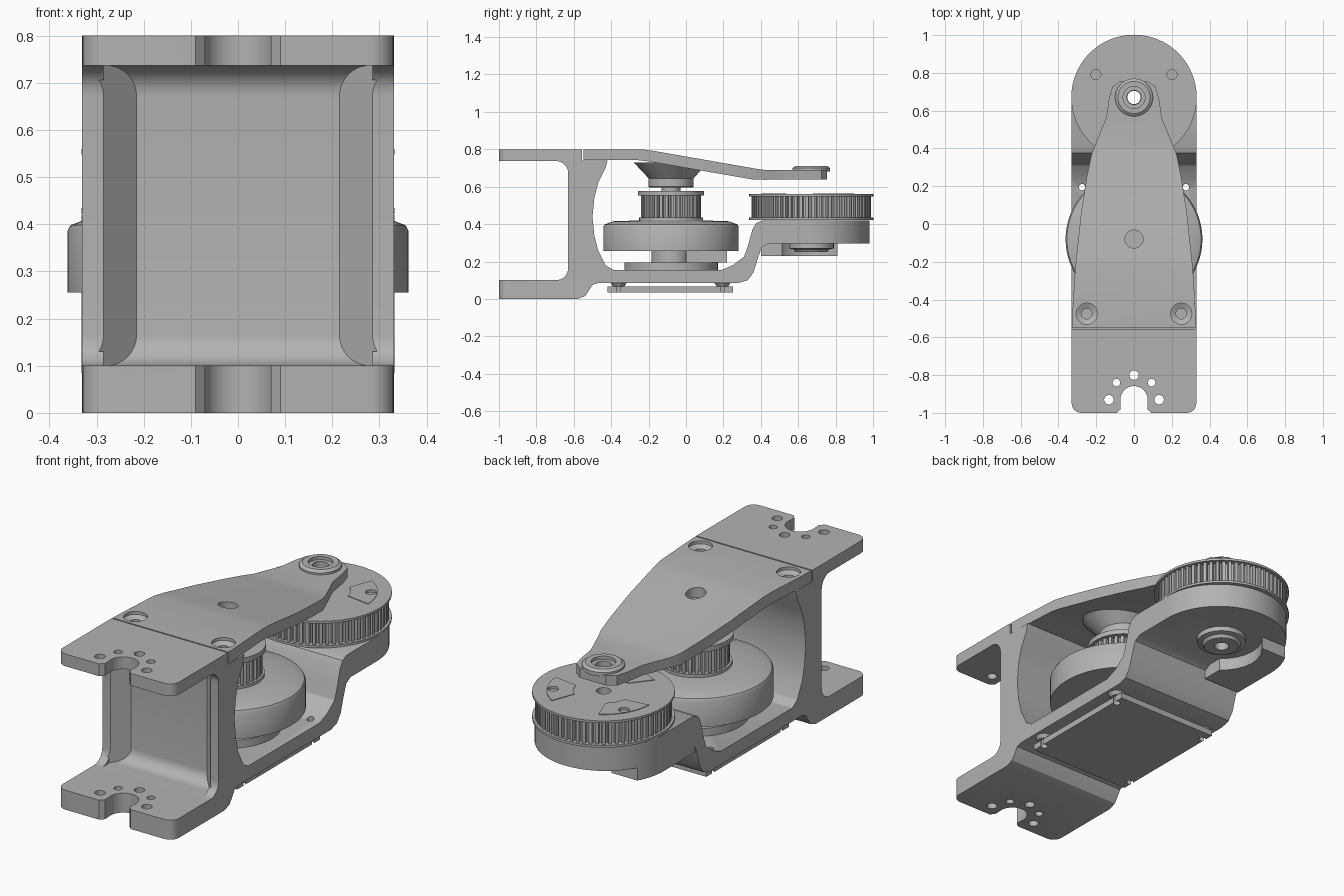
import bpy, bmesh
from math import sin, cos, pi, radians

if "Cube" in bpy.data.objects:
    bpy.data.objects.remove(bpy.data.objects["Cube"])

grey = bpy.data.materials.new("plain_grey")
grey.use_nodes = True
grey.diffuse_color = (0.45, 0.45, 0.45, 1)
grey.node_tree.nodes["Principled BSDF"].inputs["Base Color"].default_value = (0.45, 0.45, 0.45, 1)

MOTOR_Y, WHEEL_Y = -0.08, 0.67


def finish(name, bm):
    bmesh.ops.recalc_face_normals(bm, faces=bm.faces)
    mesh = bpy.data.meshes.new(name)
    bm.to_mesh(mesh)
    bm.free()
    mesh.materials.append(grey)
    ob = bpy.data.objects.new(name, mesh)
    bpy.context.collection.objects.link(ob)
    return ob


def prism(name, pts, axis, lo, hi):
    """Extrude an outline: axis z takes (x, y) points, axis x takes (y, z)."""
    bm = bmesh.new()
    place = (lambda p, h: (p[0], p[1], h)) if axis == "z" else (lambda p, h: (h, p[0], p[1]))
    face = bm.faces.new([bm.verts.new(place(p, lo)) for p in pts])
    grown = bmesh.ops.extrude_face_region(bm, geom=[face])["geom"]
    step = (0, 0, hi - lo) if axis == "z" else (hi - lo, 0, 0)
    bmesh.ops.translate(bm, vec=step, verts=[g for g in grown if isinstance(g, bmesh.types.BMVert)])
    return finish(name, bm)


def arc(cx, cy, r, a0, a1, n=12):
    steps = [radians(a0 + (a1 - a0) * i / n) for i in range(n + 1)]
    return [(cx + r * cos(a), cy + r * sin(a)) for a in steps]


def disc(name, x, y, r, lo, hi, n=32):
    return prism(name, arc(x, y, r, 0, 360, n)[:-1], "z", lo, hi)


def box(name, x0, x1, y0, y1, z0, z1):
    return prism(name, [(x0, y0), (x1, y0), (x1, y1), (x0, y1)], "z", z0, z1)


def lathe(name, x, y, profile, n=64):
    """Closed solid of revolution from (radius, height) points."""
    bm = bmesh.new()
    rings = [[bm.verts.new((x + r * cos(2 * pi * i / n), y + r * sin(2 * pi * i / n), z))
              for i in range(n)] for r, z in profile]
    for a, b in zip(rings, rings[1:]):
        for i in range(n):
            j = (i + 1) % n
            bm.faces.new((a[i], a[j], b[j], b[i]))
    bm.faces.new(rings[0])
    bm.faces.new(rings[-1])
    return finish(name, bm)


def combine(ob, tools, op="DIFFERENCE"):
    for tool in tools:
        tool.hide_render = True
        mod = ob.modifiers.new("shape", "BOOLEAN")
        mod.operation, mod.object, mod.solver = op, tool, "EXACT"
        bpy.context.view_layer.objects.active = ob
        bpy.ops.object.modifier_apply(modifier=mod.name)
        bpy.data.objects.remove(tool)


def hole(x, y, r, lo=-0.1, hi=1.0):
    return disc("cutter", x, y, r, lo, hi, 24)


def gear(name, y, r, teeth, lo, hi):
    pts = []
    for i in range(teeth):
        for f, rad in ((0, r), (0.5, r), (0.6, r - 0.022), (0.9, r - 0.022)):
            a = 2 * pi * (i + f) / teeth
            pts.append((rad * cos(a), y + rad * sin(a)))
    return prism(name, pts, "z", lo, hi)


# Main frame: side profile with front fork, web, floor and raised wheel seat
profile = [(-1, 0), (-0.58, 0), (-0.54, 0.015), (-0.515, 0.05), (-0.50, 0.075), (-0.47, 0.085),
           (0.28, 0.085), (0.33, 0.1), (0.36, 0.14), (0.385, 0.22), (0.405, 0.275), (0.44, 0.295),
           (1.05, 0.295), (1.05, 0.42), (0.41, 0.42), (0.375, 0.405), (0.355, 0.37), (0.33, 0.28),
           (0.31, 0.225), (0.25, 0.18), (0.19, 0.155), (-0.39, 0.155), (-0.43, 0.18), (-0.47, 0.26),
           (-0.49, 0.34), (-0.50, 0.44), (-0.49, 0.54), (-0.47, 0.62), (-0.43, 0.70), (-0.42, 0.74),
           (-0.555, 0.74), (-0.555, 0.8), (-1, 0.8), (-1, 0.737)]
profile += arc(-0.695, 0.672, 0.065, 90, 0, 8) + arc(-0.695, 0.165, 0.065, 0, -90, 8) + [(-1, 0.1)]
frame = prism("main_frame", profile, "x", -0.4, 0.4)

# Rib under the wheel seat
rib = box("seat_rib", -0.4, -0.12, 0.40, 0.81, 0.23, 0.31)
combine(rib, [hole(0, WHEEL_Y, 0.2)])
combine(frame, [rib], "UNION")

# Plan outline: rounded fork corners, open notch, round back end
plan = arc(0.28, -0.95, 0.05, -90, 0, 6) + arc(0, 0.65, 0.332, 0, 180, 48)
plan += arc(-0.28, -0.95, 0.05, 180, 270, 6) + [(-0.09, -1), (-0.07, -0.98)]
plan += arc(0, -0.93, 0.072, 180, 0, 16) + [(0.07, -0.98), (0.09, -1)]
combine(frame, [prism("cutter", plan, "z", -0.1, 1)], "INTERSECT")

# Pocket in the front of the web, with slanted sides
pocket = prism("cutter", [(-0.64, 0.1)] + arc(-0.625, 0.165, 0.065, -90, 0, 8)
               + arc(-0.625, 0.672, 0.065, 0, 90, 8) + [(-0.64, 0.737)], "x", -1, 1)
for v in pocket.data.vertices:
    v.co.x *= 0.285 - (v.co.y + 0.63)
combine(frame, [box("cutter", -0.285, 0.285, -0.72, -0.63, 0.1, 0.737), pocket])

# Bolt holes
fork_holes = [hole(x, y, r) for x, y, r in ((-0.133, -0.93, 0.025), (0.133, -0.93, 0.025), (0, -0.8, 0.025),
                                            (-0.093, -0.84, 0.02), (0.093, -0.84, 0.02))]
combine(frame, fork_holes + [hole(s * 0.275, 0.195, 0.017) for s in (-1, 1)]
        + [hole(0, WHEEL_Y, 0.035)])

# Cover plate below the floor on four feet
cover = box("bottom_cover", -0.29, 0.29, -0.42, 0.25, 0.035, 0.066)
feet = [(x, y) for x in (-0.25, 0.25) for y in (-0.36, 0.195)]
combine(cover, [hole(x * 1.1, y, 0.017) for x, y in feet])
for i, (x, y) in enumerate(feet):
    foot = lathe(f"cover_foot_{i + 1}", x * 1.1, y, [(0.03, 0.066), (0.045, 0.088)], 20)
    combine(foot, [hole(x * 1.1, y, 0.017)])

# Motor: base, neck, cable block, bell, shaft
lathe("motor_base", 0, MOTOR_Y, [(0.25, 0.15), (0.25, 0.195)])
lathe("motor_neck", 0, MOTOR_Y, [(0.105, 0.19), (0.105, 0.265)])
box("motor_cable_block", -0.09, 0.09, 0.0, 0.22, 0.195, 0.255)
lathe("motor_bell", 0, MOTOR_Y, [(0.362, 0.255), (0.362, 0.385), (0.355, 0.398), (0.31, 0.415), (0.16, 0.42)], 96)
lathe("motor_shaft", 0, MOTOR_Y, [(0.05, 0.4), (0.05, 0.61)], 32)

# Small drive pulley
lathe("drive_pulley_lower_rim", 0, MOTOR_Y, [(0.17, 0.418), (0.17, 0.435)])
gear("drive_pulley_teeth", MOTOR_Y, 0.16, 32, 0.43, 0.555)
lathe("drive_pulley_upper_rim", 0, MOTOR_Y, [(0.176, 0.552), (0.176, 0.578)])

# Large driven pulley
wheel_parts = [lathe("wheel_lower_rim", 0, WHEEL_Y, [(0.332, 0.422), (0.332, 0.434)], 96),
               gear("wheel_teeth", WHEEL_Y, 0.32, 64, 0.432, 0.55),
               lathe("wheel_upper_rim", 0, WHEEL_Y, [(0.332, 0.548), (0.332, 0.56)], 96)]
for i, mid in enumerate((31, 149, 270)):
    sector = arc(0, WHEEL_Y, 0.265, mid - 29, mid + 29, 16) + arc(0, WHEEL_Y, 0.14, mid + 20, mid - 20, 8)
    panel = prism(f"wheel_panel_{i + 1}", sector, "z", 0.558, 0.563)
    a = radians(mid)
    spot = (0.235 * cos(a), WHEEL_Y + 0.235 * sin(a), 0.026)
    combine(panel, [hole(*spot)])
    combine(wheel_parts[2], [hole(*spot)])
for part in wheel_parts:
    combine(part, [hole(0, WHEEL_Y, 0.035)])

# Bearing boss beneath the wheel seat
boss = lathe("seat_boss", 0, WHEEL_Y, [(0.085, 0.25), (0.095, 0.265), (0.12, 0.27), (0.12, 0.3)])
combine(boss, [hole(0, WHEEL_Y, 0.035)])

# Top arm: bent side profile trimmed to a tapering plan
arm = prism("top_arm", [(-0.548, 0.742), (-0.26, 0.742), (-0.2, 0.735), (0.36, 0.638), (0.42, 0.637), (0.8, 0.64),
                        (0.8, 0.69), (0.42, 0.69), (0.38, 0.695), (-0.17, 0.791), (-0.24, 0.8), (-0.548, 0.8)],
            "x", -0.4, 0.4)
half = [(0.33, -0.6), (0.328, -0.5), (0.312, -0.24), (0.28, 0.06), (0.25, 0.25), (0.225, 0.37), (0.185, 0.47),
        (0.148, 0.56), (0.133, 0.66), (0.115, 0.725), (0.075, 0.755)]
combine(arm, [prism("cutter", half + [(-x, y) for x, y in reversed(half)], "z", 0.5, 1)], "INTERSECT")
ring = lathe("arm_bearing_ring", 0, WHEEL_Y, [(0.1, 0.68), (0.1, 0.70), (0.085, 0.711)])
combine(ring, [hole(0, WHEEL_Y, 0.038), lathe("cutter", 0, WHEEL_Y, [(0.058, 0.695), (0.058, 0.75)])])
screws = [lathe("cutter", s * 0.25, -0.475, [(0.028, 0.75), (0.028, 0.772), (0.056, 0.785), (0.056, 0.85)], 32)
          for s in (-1, 1)]
combine(arm, screws + [hole(0, WHEEL_Y, 0.038), hole(0, MOTOR_Y, 0.048)])

# Conical support under the arm
lathe("arm_cone", 0, MOTOR_Y, [(0.115, 0.595), (0.12, 0.6), (0.12, 0.645), (0.2, 0.73)])

# Smooth curved faces, keep edges sharp
bpy.ops.object.select_all(action="DESELECT")
for ob in bpy.context.scene.objects:
    if ob.type == "MESH":
        ob.select_set(True)
        bpy.context.view_layer.objects.active = ob
bpy.ops.object.shade_smooth_by_angle(angle=radians(30))
